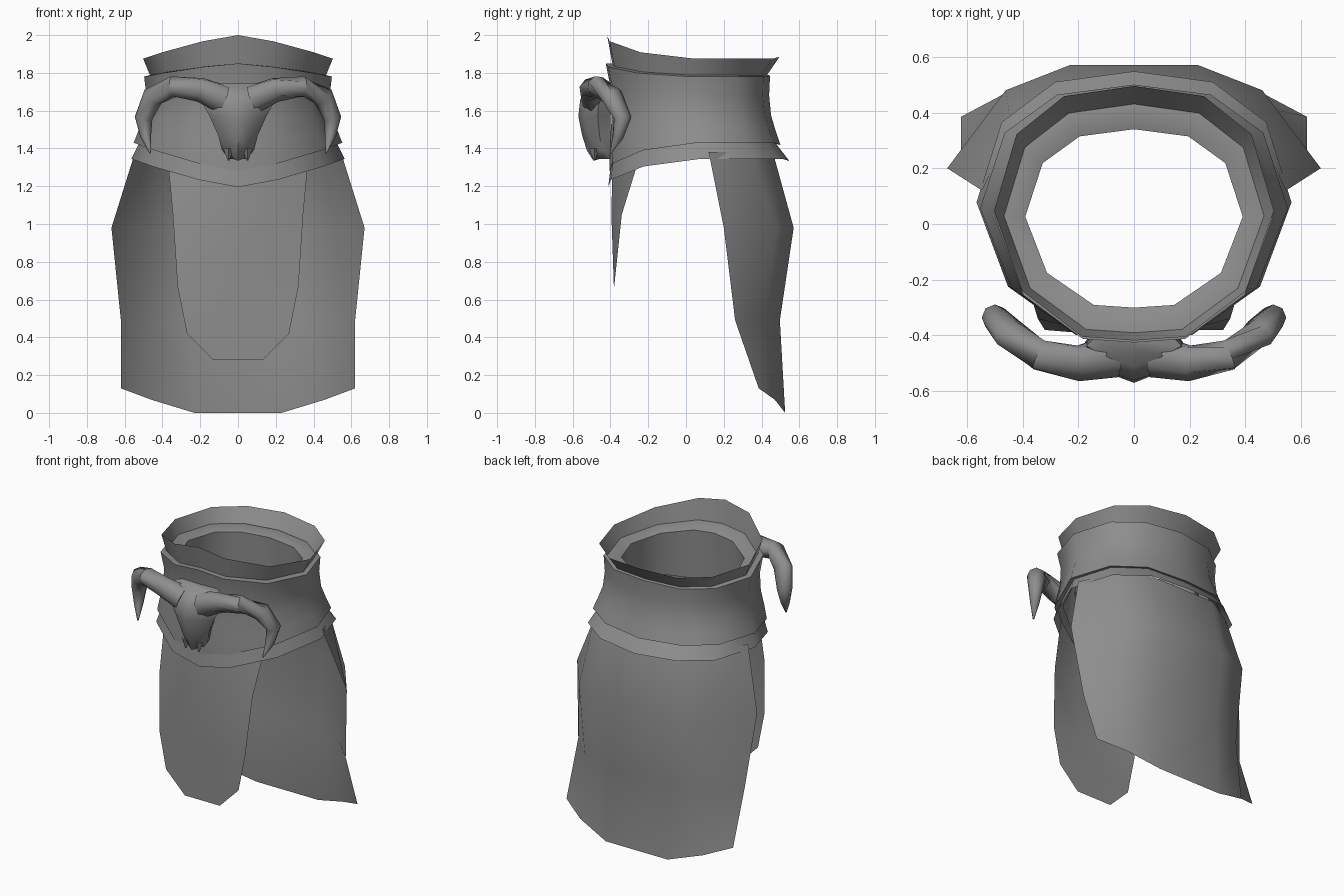
import bpy, bmesh, math
from mathutils import Vector

cube = bpy.data.objects.get("Cube")
if cube:
    bpy.data.objects.remove(cube, do_unlink=True)

GREY = (0.27, 0.27, 0.27, 1)
cloth = bpy.data.materials.new("plain grey")
cloth.use_nodes = True
cloth.diffuse_color = GREY
cloth.node_tree.nodes["Principled BSDF"].inputs["Base Color"].default_value = GREY

# Half outline of the waist, front to back, and how much each point rises at the front
WAIST = [(0, -1), (.37, -.97), (.8, -.61), (1, .02), (.84, .62), (.5, .92), (0, 1)]
FRONT_RISE = [1, .74, .27, 0, 0, 0, .08]


def make_part(name, rows, closed=False, caps=False, angle=50):
    """Skin neighbouring rows of points with quads."""
    bm = bmesh.new()
    grid = [[bm.verts.new(p) for p in row] for row in rows]
    count = len(rows[0])
    for low, high in zip(grid, grid[1:]):
        for i in range(count if closed else count - 1):
            j = (i + 1) % count
            bm.faces.new((low[i], low[j], high[j], high[i]))
    if caps:
        bm.faces.new(reversed(grid[0]))
        bm.faces.new(grid[-1])
        bmesh.ops.recalc_face_normals(bm, faces=bm.faces)
    mesh = bpy.data.meshes.new(name)
    bm.to_mesh(mesh)
    bm.free()
    mesh.materials.append(cloth)
    part = bpy.data.objects.new(name, mesh)
    bpy.context.collection.objects.link(part)
    bpy.ops.object.select_all(action='DESELECT')
    part.select_set(True)
    bpy.context.view_layer.objects.active = part
    bpy.ops.object.shade_smooth_by_angle(angle=math.radians(angle))
    return part


def waist_ring(half_width, front, back, z, rise):
    """One closed loop around the waist."""
    middle, depth = (front + back) / 2, (back - front) / 2
    half = [Vector((u * half_width, middle + v * depth, z + rise * w))
            for (u, v), w in zip(WAIST, FRONT_RISE)]
    return half + [Vector((-p.x, p.y, p.z)) for p in half[-2:0:-1]]


def mirror_row(half):
    """Complete a row given from its outer edge towards the middle."""
    return [Vector(p) for p in half] + [Vector((-x, y, z)) for x, y, z in reversed(half)]


# Wide belt with a turned-in top lip and inner wall
belt = [(.49, -.36, .43, 1.45, -.15), (.552, -.405, .50, 1.43, -.15),
        (.525, -.405, .475, 1.5, -.1), (.495, -.395, .45, 1.58, -.04),
        (.485, -.395, .44, 1.68, .02), (.497, -.425, .445, 1.78, .07),
        (.46, -.38, .42, 1.79, .06), (.39, -.3, .34, 1.77, .05),
        (.4, -.31, .345, 1.52, -.06)]
make_part("belt", [waist_ring(*r) for r in belt], closed=True)

# Flared collar above and flared hem below
collar = [(.465, -.39, .43, 1.785, .065), (.502, -.418, .495, 1.875, .125)]
make_part("collar", [waist_ring(*r) for r in collar], closed=True)
hem = [(.565, -.412, .548, 1.345, -.15), (.515, -.4, .47, 1.445, -.15)]
make_part("hem", [waist_ring(*r) for r in hem], closed=True)

# Long back skirt
back_skirt = [
    [(.545, .12, 1.38), (.44, .345, 1.38), (.24, .46, 1.38)],
    [(.67, .2, .98), (.46, .48, .98), (.23, .57, .98)],
    [(.62, .26, .49), (.46, .42, .49), (.23, .497, .49)],
    [(.62, .385, .13), (.46, .47, .07), (.23, .525, 0)]]
make_part("back_skirt", [mirror_row(r) for r in reversed(back_skirt)])

# Rounded front flap
front_flap = [
    [(.372, -.25, 1.34), (.14, -.39, 1.3)],
    [(.345, -.34, 1.05), (.14, -.395, 1.05)],
    [(.32, -.38, .67), (.13, -.382, .67)],
    [(.27, -.38, .42), (.13, -.38, .42)],
    [(.2, -.38, .35), (.13, -.38, .28)]]
make_part("front_flap", [mirror_row(r) for r in front_flap])


# Animal skull buckle: half width, front, z of each section
def skull_section(half_width, front, z, notch):
    back = -.4
    cheek = front + .035
    half = [(half_width * .8, back, z), (half_width, (cheek + back) / 2, z),
            (half_width * .6, cheek, z)]
    left = [Vector(p) for p in half]
    right = [Vector((-p.x, p.y, p.z)) for p in reversed(left)]
    return left + [Vector((0, front, z - notch))] + right


skull = [(.045, -.49, 1.345, .01), (.085, -.525, 1.39, 0), (.105, -.55, 1.47, 0),
         (.15, -.57, 1.57, 0), (.2, -.56, 1.66, 0), (.17, -.51, 1.745, .03)]
make_part("skull_buckle", [skull_section(*s) for s in skull], closed=True, caps=True)

# Curled horns: path point and radius
HORN = [((.08, -.475, 1.66), .08), ((.2, -.5, 1.71), .066), ((.34, -.47, 1.727), .058),
        ((.45, -.39, 1.675), .058), ((.5, -.335, 1.56), .047), ((.488, -.36, 1.46), .028),
        ((.465, -.4, 1.375), .004)]


def horn_rows(side):
    path = [Vector((x * side, y, z)) for (x, y, z), r in HORN]
    rows = []
    for i, (centre, (point, radius)) in enumerate(zip(path, HORN)):
        along = (path[min(i + 1, len(path) - 1)] - path[max(i - 1, 0)]).normalized()
        across = along.cross(Vector((side, 1, 0))).normalized()
        over = along.cross(across)
        turns = [math.tau * k / 8 for k in range(8)]
        rows.append([centre + radius * (across * math.cos(t) + over * math.sin(t))
                     for t in turns])
    return rows


for label, side in (("left", 1), ("right", -1)):
    make_part(label + "_horn", horn_rows(side), closed=True, caps=True)

    # Nostril tooth beside the muzzle tip
    tooth = [[Vector((side * (.05 + w * math.cos(t)), -.485 + w * math.sin(t), z))
              for t in (0, math.tau / 4, math.tau / 2, math.tau * 3 / 4)]
             for w, z in ((.004, 1.335), (.028, 1.4))]
    make_part(label + "_nostril", tooth, closed=True, caps=True)
